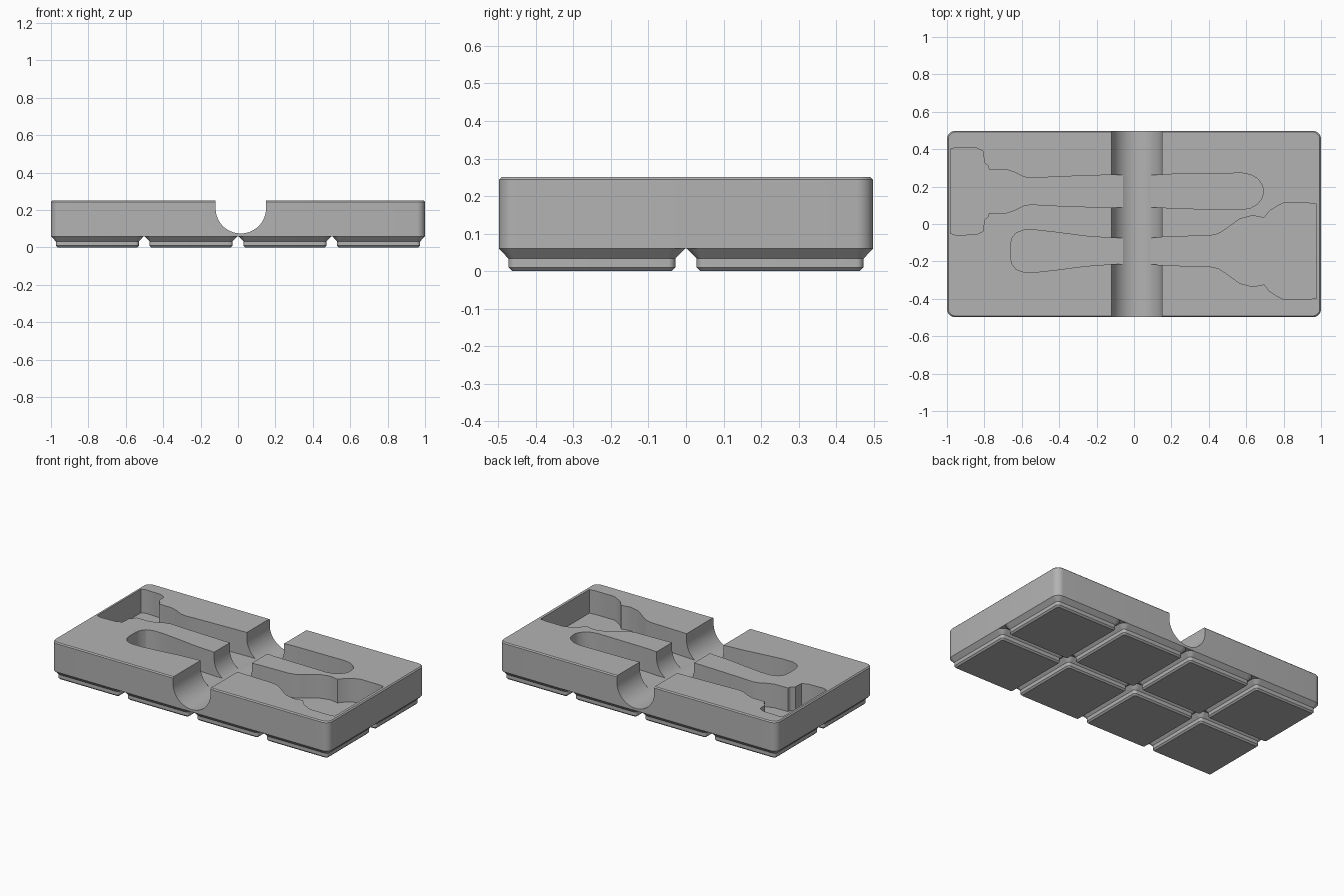
import bpy, bmesh, math

cube = bpy.data.objects.get("Cube")
if cube:
    bpy.data.objects.remove(cube, do_unlink=True)

grey = bpy.data.materials.new("matte grey")
grey.use_nodes = True
colour = (0.45, 0.45, 0.45, 1)
grey.diffuse_color = colour
grey.node_tree.nodes["Principled BSDF"].inputs["Base Color"].default_value = colour


def rounded_rect(half_x, half_y, radius, steps=8):
    points = []
    for corner, (sx, sy) in enumerate([(1, 1), (-1, 1), (-1, -1), (1, -1)]):
        for i in range(steps + 1):
            a = math.pi / 2 * (corner + i / steps)
            points.append((sx * (half_x - radius) + radius * math.cos(a),
                           sy * (half_y - radius) + radius * math.sin(a)))
    return points


def loft(name, rings):
    """Closed solid through equal-length rings of 3D points."""
    bm = bmesh.new()
    loops = [[bm.verts.new(p) for p in ring] for ring in rings]
    bm.faces.new(loops[0])
    bm.faces.new(loops[-1])
    n = len(loops[0])
    for low, high in zip(loops, loops[1:]):
        for i in range(n):
            j = (i + 1) % n
            bm.faces.new((low[i], low[j], high[j], high[i]))
    bmesh.ops.recalc_face_normals(bm, faces=bm.faces)
    mesh = bpy.data.meshes.new(name)
    bm.to_mesh(mesh)
    bm.free()
    mesh.materials.append(grey)
    obj = bpy.data.objects.new(name, mesh)
    bpy.context.collection.objects.link(obj)
    return obj


def activate(obj):
    bpy.ops.object.select_all(action='DESELECT')
    obj.select_set(True)
    bpy.context.view_layer.objects.active = obj


def cut(target, cutter):
    cutter.hide_render = True
    activate(target)
    mod = target.modifiers.new("cut", 'BOOLEAN')
    mod.operation = 'DIFFERENCE'
    mod.solver = 'EXACT'
    mod.object = cutter
    bpy.ops.object.modifier_apply(modifier=mod.name)
    bpy.data.objects.remove(cutter, do_unlink=True)


def pocket(name, centre_y, half_outline):
    """Prism with an outline mirrored about its long axis."""
    outline = half_outline + [(x, -w) for x, w in reversed(half_outline)]
    return loft(name, [[(x, centre_y + w, z) for x, w in outline]
                       for z in (FLOOR, TOP + 0.1)])


TOP, BASE, FLOOR = 0.251, 0.0597, 0.097
HALF_Y, RADIUS, CHAMFER = 0.4985, 0.0448, 0.007

# Main block with a fine chamfer round the top
body = loft("tray_body", [
    [(x, y, z) for x, y in rounded_rect(1 - inset, HALF_Y - inset, RADIUS - inset)]
    for z, inset in ((BASE, 0), (TOP - CHAMFER, 0), (TOP, CHAMFER))])

# Round-bottomed channel across the middle
mid, r, mid_z = 0.015, 0.135, 0.21
arc = [(mid + r * math.cos(a), mid_z + r * math.sin(a))
       for a in (math.pi * (1 + i / 40) for i in range(41))]
section = arc + [(mid + r, TOP + 0.1), (mid - r, TOP + 0.1)]
cut(body, loft("channel_cutter", [[(x, y, z) for x, z in section] for y in (-0.6, 0.6)]))

# Back tool pocket, wide head on the right
cut(body, pocket("back_pocket_cutter", 0.175, [
    (-0.98, 0.225), (-0.95, 0.235), (-0.84, 0.23), (-0.805, 0.213), (-0.802, 0.155),
    (-0.78, 0.135), (-0.775, 0.117), (-0.68, 0.115), (-0.635, 0.1), (-0.59, 0.077),
    (-0.555, 0.07), (-0.4, 0.078), (-0.11, 0.088), (0.15, 0.086), (0.21, 0.092),
    (0.58, 0.097), (0.625, 0.088), (0.66, 0.068), (0.682, 0.04), (0.69, 0.015)]))

# Front tool pocket, wide head on the left
cut(body, pocket("front_pocket_cutter", -0.145, [
    (0.975, 0.252), (0.93, 0.257), (0.8, 0.257), (0.765, 0.24), (0.725, 0.215),
    (0.695, 0.178), (0.635, 0.19), (0.565, 0.172), (0.487, 0.115), (0.45, 0.092),
    (0.41, 0.083), (0.2, 0.077), (0.09, 0.071), (-0.12, 0.07), (-0.26, 0.08),
    (-0.42, 0.101), (-0.52, 0.112), (-0.59, 0.112), (-0.63, 0.097), (-0.652, 0.07),
    (-0.66, 0.035)]))

# Grid of stepped feet
PITCH = 0.5015
foot_profile = [(0, 0.2125, 0.0096), (0.0096, 0.2221, 0.0191),
                (0.033, 0.2221, 0.0191), (BASE, 0.2478, RADIUS)]
parts = [body]
for row in range(2):
    for col in range(4):
        cx, cy = (col - 1.5) * PITCH, (row - 0.5) * PITCH
        parts.append(loft(f"foot_{row + 1}_{col + 1}", [
            [(cx + x, cy + y, z) for x, y in rounded_rect(half, half, rad)]
            for z, half, rad in foot_profile]))

for part in parts:
    activate(part)
    bpy.ops.object.shade_smooth_by_angle(angle=math.radians(30))
